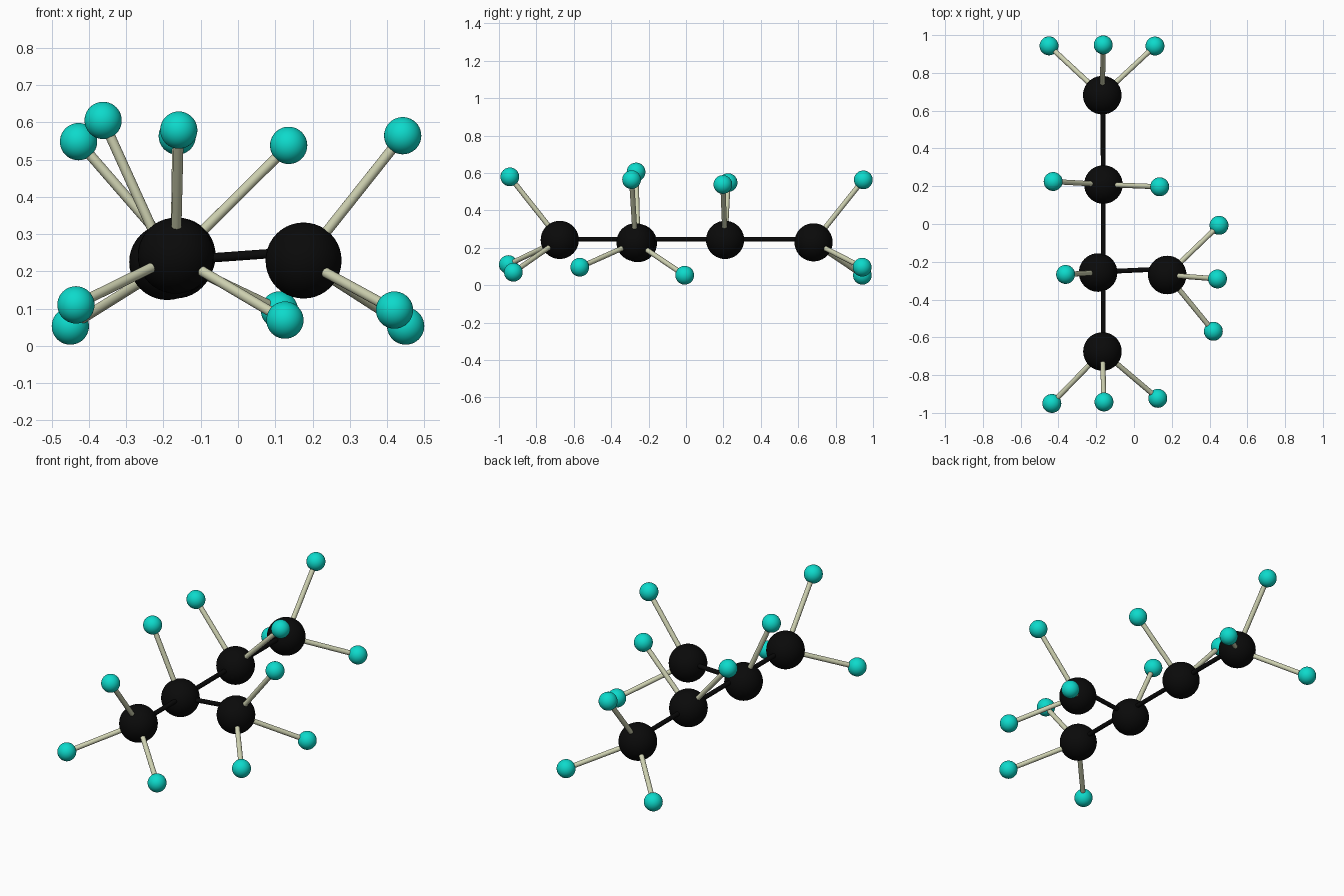
import bpy
from mathutils import Vector

if "Cube" in bpy.data.objects:
    bpy.data.objects.remove(bpy.data.objects["Cube"])


def material(name, rgb):
    m = bpy.data.materials.new(name)
    m.diffuse_color = (*rgb, 1)
    m.use_nodes = True
    m.node_tree.nodes["Principled BSDF"].inputs["Base Color"].default_value = m.diffuse_color
    return m


BLACK = material("carbon black", (0.003, 0.003, 0.003))
CYAN = material("turquoise", (0.004, 0.70, 0.60))
BEIGE = material("pale beige", (0.62, 0.64, 0.44))


def finish(name, mat):
    ob = bpy.context.object
    ob.name = name
    ob.data.materials.append(mat)
    bpy.ops.object.shade_smooth_by_angle()


def ball(name, pos, radius, mat):
    bpy.ops.mesh.primitive_uv_sphere_add(segments=40, ring_count=20, radius=radius, location=pos)
    finish(name, mat)


def rod(name, a, b, radius, mat):
    a, b = Vector(a), Vector(b)
    d = b - a
    bpy.ops.mesh.primitive_cylinder_add(vertices=20, radius=radius, depth=d.length,
                                        location=(a + b) / 2,
                                        rotation=d.to_track_quat('Z', 'Y').to_euler())
    finish(name, mat)


# Each large atom with the small atoms attached to it
atoms = [
    ((-0.168, 0.682, 0.229), [(-0.45, 0.943, 0.053), (-0.163, 0.948, 0.563), (0.111, 0.942, 0.096)]),
    ((-0.162, 0.209, 0.242), [(-0.428, 0.225, 0.548), (0.136, 0.197, 0.538)]),
    ((-0.190, -0.257, 0.225), [(-0.362, -0.267, 0.605)]),
    ((-0.167, -0.675, 0.242), [(-0.435, -0.95, 0.11), (-0.159, -0.942, 0.579), (0.126, -0.923, 0.069)]),
    ((0.176, -0.27, 0.229), [(0.45, -0.007, 0.053), (0.442, -0.291, 0.564), (0.42, -0.568, 0.096)]),
]
for i, (center, small) in enumerate(atoms, 1):
    ball(f"large_atom_{i}", center, 0.102, BLACK)
    for j, pos in enumerate(small, 1):
        ball(f"small_atom_{i}_{j}", pos, 0.05, CYAN)
        rod(f"small_bond_{i}_{j}", center, pos, 0.0135, BEIGE)

# Black backbone and side branch
rod("backbone_bond", (-0.162, -0.675, 0.246), (-0.164, 0.682, 0.246), 0.0125, BLACK)
rod("branch_bond", (-0.17, -0.253, 0.229), (0.176, -0.237, 0.254), 0.0125, BLACK)
